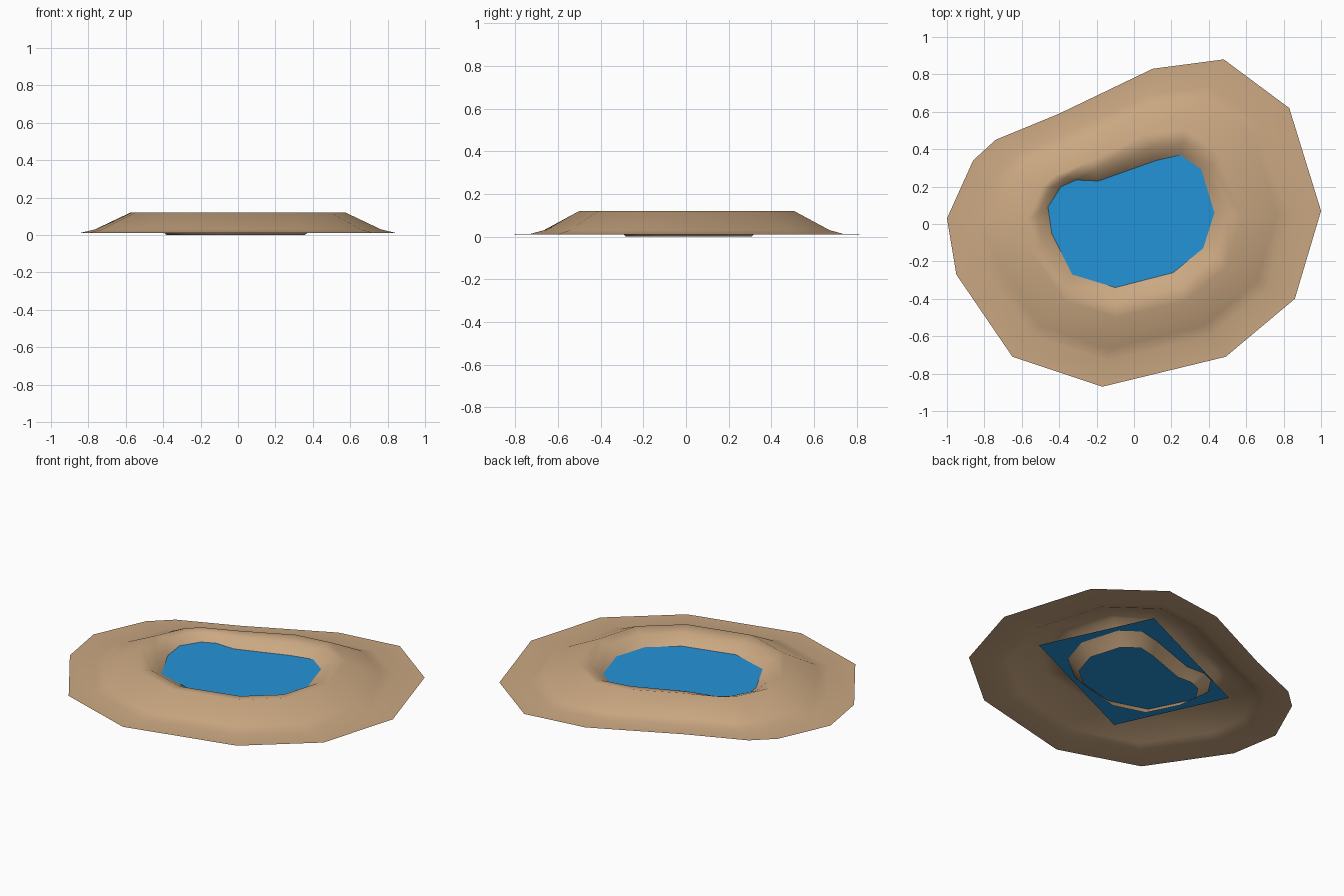
import bpy, bmesh, math

if "Cube" in bpy.data.objects:
    bpy.data.objects.remove(bpy.data.objects["Cube"])

def material(name, rgb):
    m = bpy.data.materials.new(name)
    m.diffuse_color = (*rgb, 1)
    m.use_nodes = True
    m.node_tree.nodes["Principled BSDF"].inputs["Base Color"].default_value = m.diffuse_color
    return m

def make_object(name, bm, mat):
    me = bpy.data.meshes.new(name)
    bm.to_mesh(me)
    bm.free()
    me.materials.append(mat)
    ob = bpy.data.objects.new(name, me)
    bpy.context.collection.objects.link(ob)
    return ob

sand = material("sand", (0.597, 0.392, 0.223))
blue = material("water_blue", (0.018, 0.296, 0.687))

# outer edge of the bank and the waterline, point for point
outer = [(1, .07), (.83, .62), (.48, .88), (.10, .83), (-.40, .59), (-.74, .45), (-.86, .34),
         (-1, .03), (-.95, -.27), (-.65, -.71), (-.17, -.87), (.49, -.71), (.86, -.40)]
shore = [(.43, .06), (.36, .29), (.25, .37), (.12, .34), (-.19, .23), (-.31, .235), (-.39, .20),
         (-.46, .09), (-.44, -.05), (-.33, -.27), (-.10, -.34), (.21, -.26), (.37, -.13)]

def scaled(pts, s):
    return [(x * s, y * s) for x, y in pts]

def between(a, b, t):
    return [(p[0] + (q[0] - p[0]) * t, p[1] + (q[1] - p[1]) * t) for p, q in zip(a, b)]

# bank: rings from the flat skirt over the crest and down below the water
crest = scaled(outer, .575)
rings = [(outer, .01), (scaled(outer, .84), .012), (scaled(outer, .765), .03), (crest, .12),
         (between(shore, crest, .5), .105), (shore, .062), (scaled(shore, .83), 0)]
bm = bmesh.new()
loops = [[bm.verts.new((x, y, z)) for x, y in pts] for pts, z in rings]
n = len(outer)
for a, b in zip(loops, loops[1:]):
    for i in range(n):
        j = (i + 1) % n
        bm.faces.new((a[i], a[j], b[j], b[i])).smooth = True
make_object("sand_bank", bm, sand)

# water: a turned flat sheet passing through the bank
bm = bmesh.new()
w, d = .489, .352
bm.faces.new([bm.verts.new((x, y, 0)) for x, y in ((-w, -d), (w, -d), (w, d), (-w, d))])
water = make_object("water", bm, blue)
water.location.z = .062
water.rotation_euler.z = math.radians(24.8)
